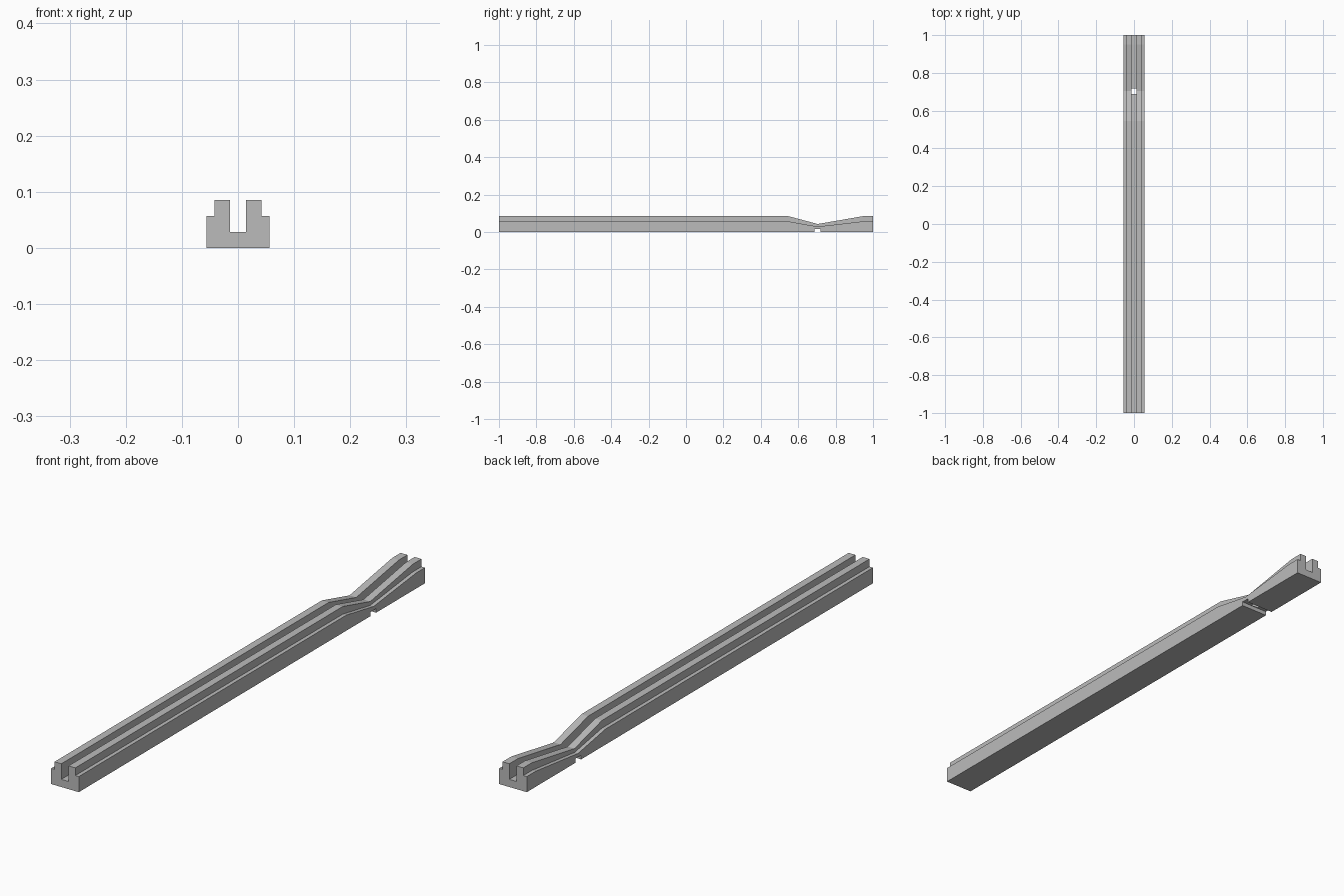
import bpy
import bmesh

cube = bpy.data.objects.get("Cube")
if cube:
    bpy.data.objects.remove(cube, do_unlink=True)

grey = bpy.data.materials.new("plain grey")
grey.use_nodes = True
colour = (0.5, 0.5, 0.5, 1)
grey.diffuse_color = colour
grey.node_tree.nodes["Principled BSDF"].inputs["Base Color"].default_value = colour


def make_object(name, bm):
    bmesh.ops.recalc_face_normals(bm, faces=bm.faces)
    mesh = bpy.data.meshes.new(name)
    bm.to_mesh(mesh)
    bm.free()
    mesh.materials.append(grey)
    obj = bpy.data.objects.new(name, mesh)
    bpy.context.collection.objects.link(obj)
    return obj


# Grooved rail: half profile mirrored, then lofted along the length
half = [(0.056, 0), (0.056, 0.057), (0.042, 0.057),
        (0.042, 0.085), (0.0145, 0.085), (0.0145, 0.028)]
profile = half + [(-x, z) for x, z in reversed(half)]

# Length position and height scale: the rail dips to half height near the back
stations = [(-1, 1), (0.545, 1), (0.704, 0.5), (0.95, 1), (1, 1)]

bm = bmesh.new()
rings = [[bm.verts.new((x, y, z * s)) for x, z in profile] for y, s in stations]
for a, b in zip(rings, rings[1:]):
    for i in range(len(profile)):
        j = (i + 1) % len(profile)
        bm.faces.new((a[i], a[j], b[j], b[i]))
bm.faces.new(rings[0])
bm.faces.new(rings[-1])
rail = make_object("grooved_rail", bm)

# Cross notch under the dip, breaking through into the groove
bm = bmesh.new()
bmesh.ops.create_cube(bm, size=1)
bmesh.ops.scale(bm, vec=(0.2, 0.032, 0.0306), verts=bm.verts)
bmesh.ops.translate(bm, vec=(0, 0.702, 0), verts=bm.verts)
cutter = make_object("notch_cutter", bm)
cutter.hide_render = True
cutter.hide_viewport = True
cutter.display_type = 'WIRE'

notch = rail.modifiers.new("underside notch", 'BOOLEAN')
notch.operation = 'DIFFERENCE'
notch.solver = 'EXACT'
notch.object = cutter
